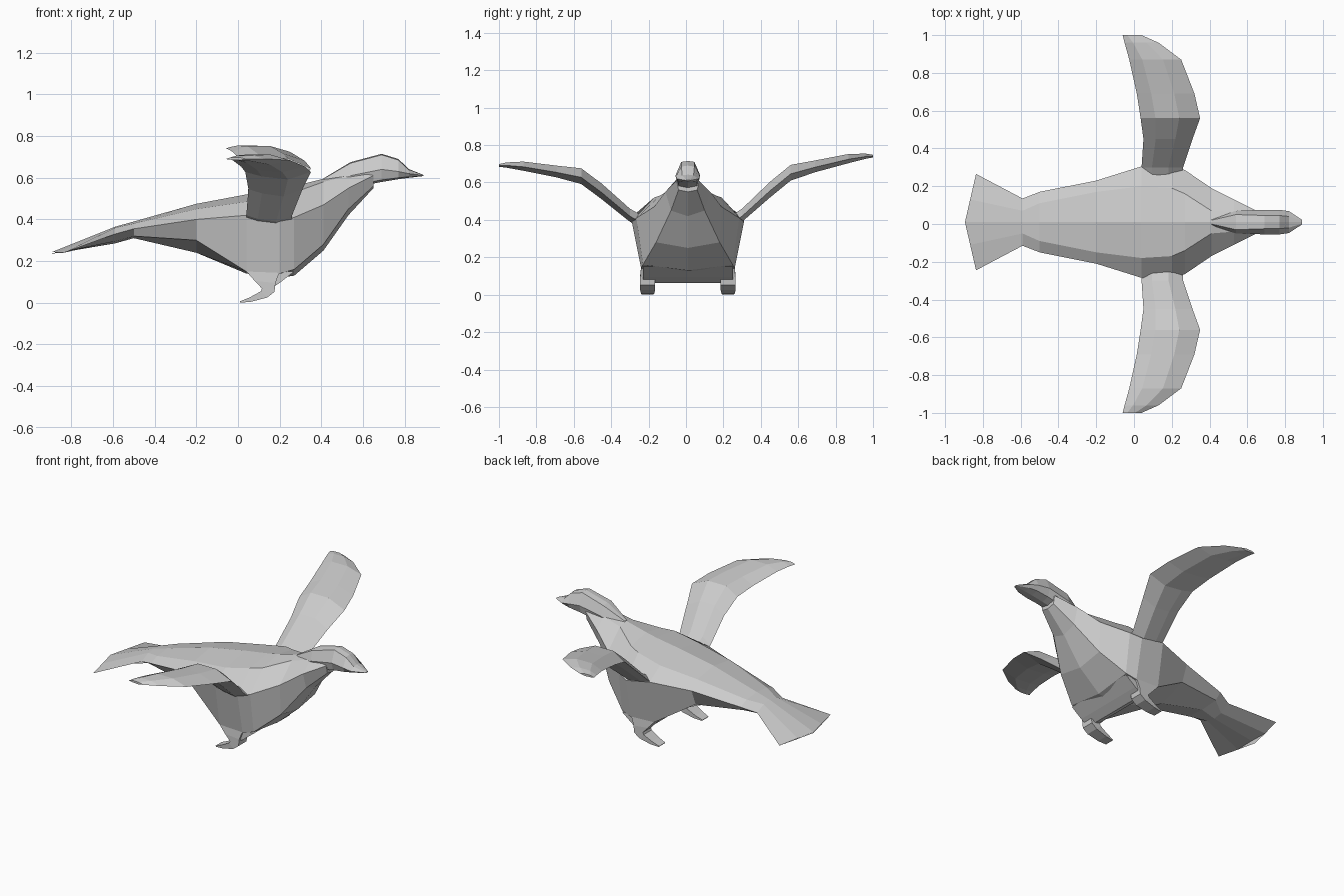
import bpy, bmesh

if "Cube" in bpy.data.objects:
    bpy.data.objects.remove(bpy.data.objects["Cube"])

GREY = (0.6, 0.6, 0.6, 1)
grey = bpy.data.materials.new("plain grey")
grey.use_nodes = True
grey.diffuse_color = GREY
grey.node_tree.nodes["Principled BSDF"].inputs["Base Color"].default_value = GREY
MID = 0.01  # body centre line


def loft(name, rings):
    """Bridge closed rings of equal length and cap both ends."""
    bm = bmesh.new()
    loops = [[bm.verts.new(p) for p in ring] for ring in rings]
    n = len(loops[0])
    for a, b in zip(loops, loops[1:]):
        for i in range(n):
            j = (i + 1) % n
            bm.faces.new((a[i], a[j], b[j], b[i]))
    bm.faces.new(loops[0])
    bm.faces.new(loops[-1])
    bmesh.ops.recalc_face_normals(bm, faces=bm.faces)
    mesh = bpy.data.meshes.new(name)
    bm.to_mesh(mesh)
    bm.free()
    mesh.materials.append(grey)
    obj = bpy.data.objects.new(name, mesh)
    bpy.context.collection.objects.link(obj)
    return obj


def body_ring(x, top, upper, side, lower, bottom, sweep=0):
    half = [upper, side, lower]
    pts = [(0, top)] + half + [(0, bottom)] + [(-y, z) for y, z in reversed(half)]
    return [(x + sweep * abs(y), MID + y, z) for y, z in pts]


# Body and fanned tail: x, top, upper, side, lower, bottom
loft("body", [body_ring(*s) for s in (
    (-0.895, .243, (.12, .242), (.255, .24), (.12, .238), .237, 0.23),
    (-0.59, .365, (.06, .36), (.125, .33), (.06, .295), .285),
    (-0.50, .39, (.10, .38), (.16, .355), (.12, .32), .31),
    (-0.20, .475, (.16, .45), (.22, .40), (.18, .30), .24),
    (0.04, .52, (.19, .485), (.295, .42), (.25, .15), .14),
    (0.20, .545, (.18, .52), (.30, .39), (.25, .14), .12),
    (0.27, .56, (.15, .53), (.275, .41), (.24, .16), .13),
    (0.41, .595, (.06, .58), (.18, .47), (.17, .28), .25),
    (0.53, .625, (.05, .61), (.12, .55), (.09, .45), .42),
    (0.65, .65, (.04, .64), (.06, .61), (.05, .56), .55),
)])

# Head with a short blunt beak
loft("head", [body_ring(*s) for s in (
    (0.41, .597, (.01, .595), (.02, .58), (.01, .55), .54),
    (0.54, .675, (.04, .67), (.06, .61), (.05, .56), .55),
    (0.69, .715, (.035, .71), (.065, .64), (.05, .59), .58),
    (0.77, .69, (.035, .685), (.065, .63), (.05, .60), .593),
    (0.82, .642, (.03, .638), (.058, .62), (.04, .605), .60),
    (0.89, .614, (.008, .613), (.012, .611), (.008, .609), .608),
)])

# Wings: span, leading x, trailing x, height of the edges, thickness
WING = ((.25, .26, .04, .39, .05), (.30, .26, .04, .42, .05),
        (.45, .31, .05, .55, .06), (.56, .35, .035, .635, .06),
        (.69, .32, .015, .665, .045), (.87, .25, -.025, .70, .035),
        (.96, .13, -.05, .71, .02), (1.0, .04, -.06, .71, .01))


def wing(name, side, lift):
    rings = []
    for y, lead, trail, z, t in WING:
        z += lift * (y - .3) / .7
        chord = lead - trail
        front, back = lead - chord * .35, trail + chord * .25
        rings.append([(lead, side * y, z), (front, side * y, z + t * .8),
                      (back, side * y, z + t * .8), (trail, side * y, z),
                      (back, side * y, z - t * .35), (front, side * y, z - t * .6)])
    loft(name, rings)


wing("left_wing", 1, .03)
wing("right_wing", -1, -.02)

# Underbelly strip joining the two thighs
PROFILE = ((.27, .15), (.20, .095), (.15, .062), (.12, .07), (.04, .15))
loft("underbelly", [[(x, MID + y, z) for x, z in PROFILE] for y in (-.24, .24)])

# Legs ending in backward-pointing feet: x, z, half length, half height, half width
LEG = ((.12, .15, .08, 0, .035), (.13, .10, .05, .005, .04),
       (.145, .06, .03, .008, .04), (.125, .04, .015, .015, .04),
       (.06, .015, .005, .01, .035), (.01, .003, .002, .003, .03))
for name, side in (("left_leg", 1), ("right_leg", -1)):
    loft(name, [[(x + sx * dx, MID + side * .215 + sy * dy, z + sx * -dz)
                 for sx, sy in ((-1, -1), (-1, 1), (1, 1), (1, -1))]
                for x, z, dx, dz, dy in LEG])
